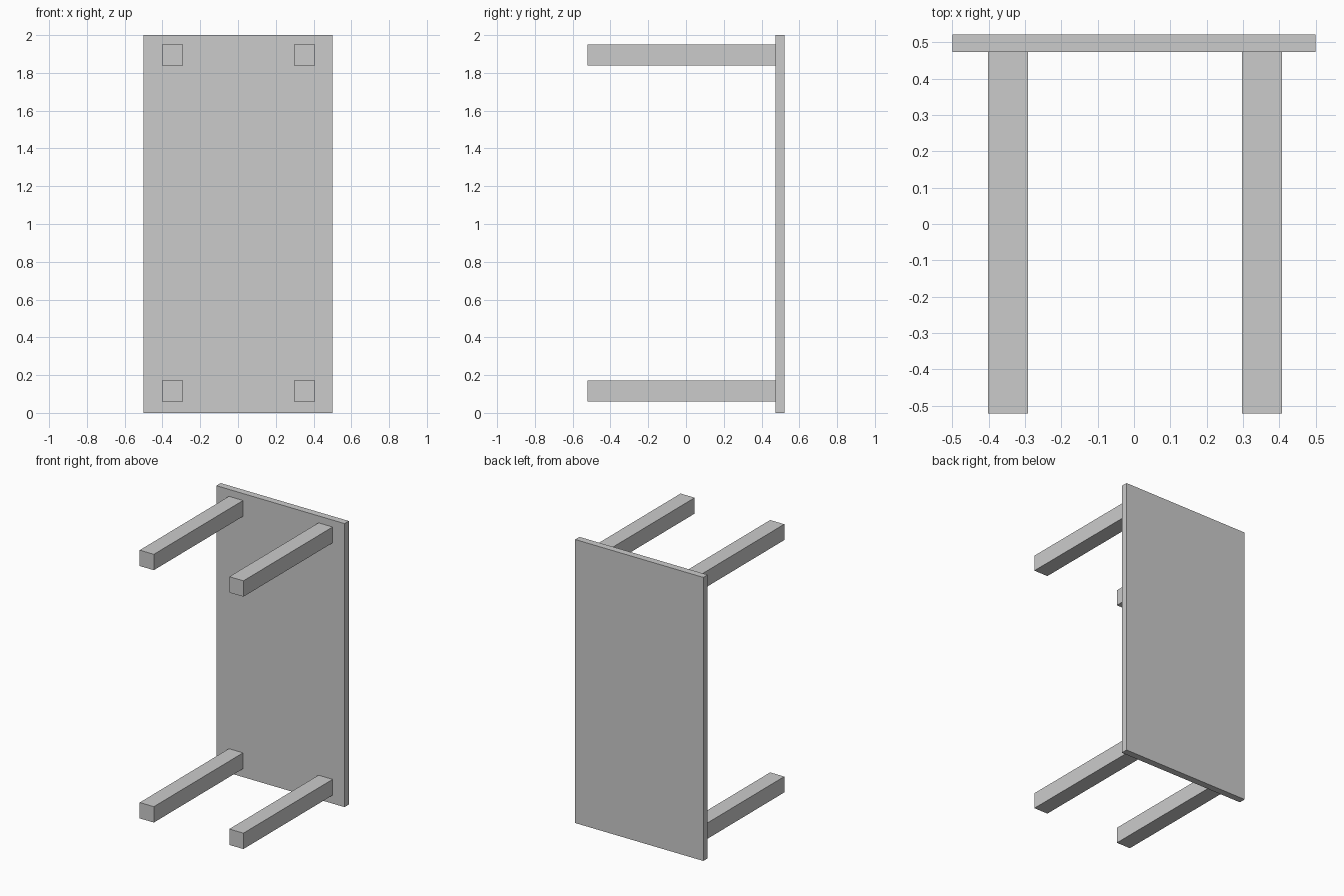
import bpy

if "Cube" in bpy.data.objects:
    bpy.data.objects.remove(bpy.data.objects["Cube"])


def box(name, x, y, z):
    """Box from (min, max) ranges on each axis."""
    bpy.ops.mesh.primitive_cube_add(
        size=1, location=[(a + b) / 2 for a, b in (x, y, z)])
    ob = bpy.context.object
    ob.name = name
    ob.scale = [b - a for a, b in (x, y, z)]
    bpy.ops.object.transform_apply(location=False, rotation=False, scale=True)
    return ob


# Table top, standing upright on its short edge
box("table_top", (-0.5, 0.5), (0.473, 0.521), (0, 2))

# Four square legs pointing forward
for side, cx in (("left", -0.347), ("right", 0.352)):
    for level, cz in (("lower", 0.115), ("upper", 1.895)):
        box(f"{level}_{side}_leg", (cx - 0.055, cx + 0.055),
            (-0.521, 0.473), (cz - 0.056, cz + 0.056))
